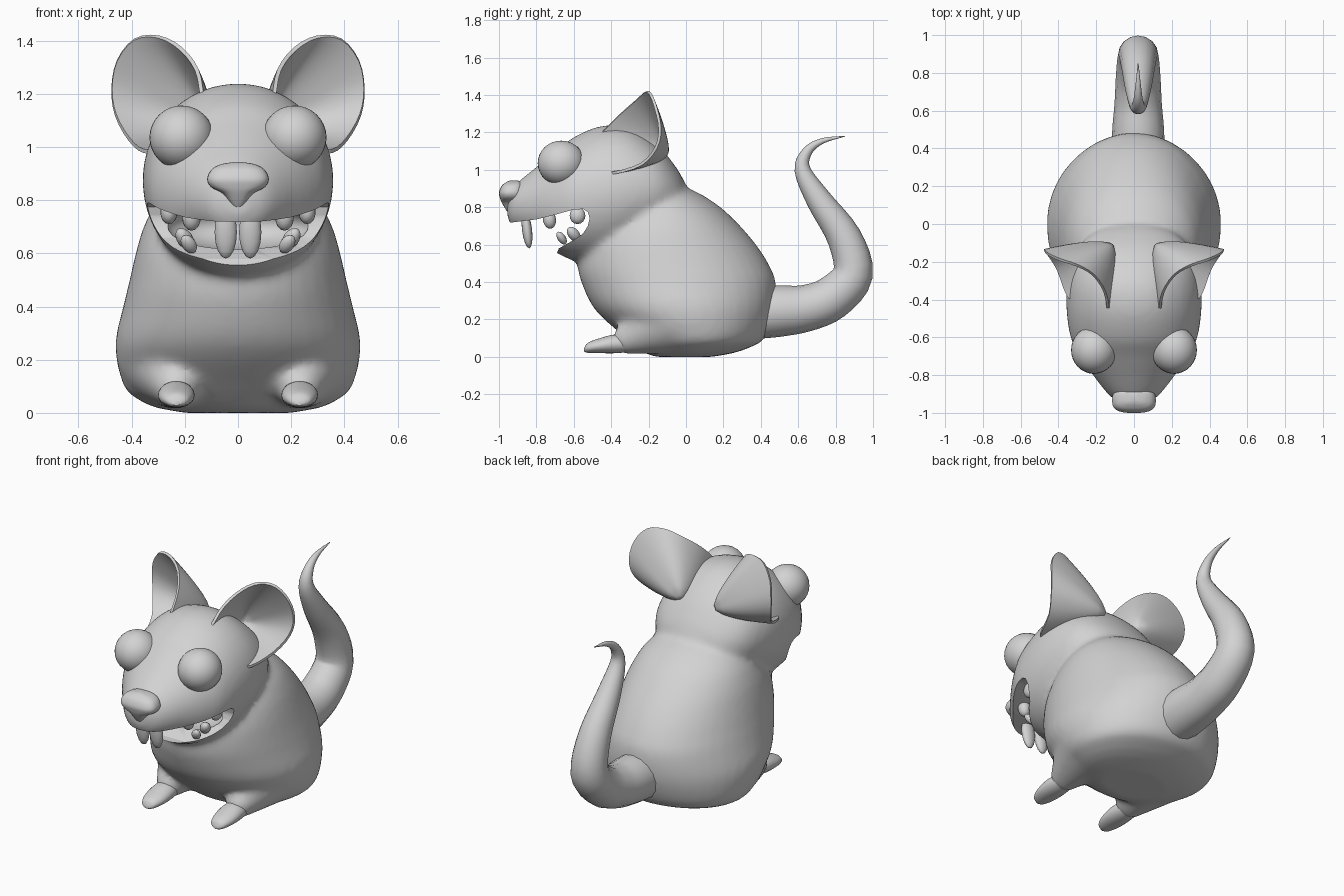
import bpy, bmesh, math
from mathutils import Vector, Matrix

if "Cube" in bpy.data.objects:
    bpy.data.objects.remove(bpy.data.objects["Cube"])

grey = bpy.data.materials.new("plain grey")
grey.diffuse_color = (0.65, 0.65, 0.65, 1)
grey.use_nodes = True
grey.node_tree.nodes["Principled BSDF"].inputs["Base Color"].default_value = grey.diffuse_color


def finish(name, bm, angle=45):
    bmesh.ops.recalc_face_normals(bm, faces=bm.faces)
    me = bpy.data.meshes.new(name)
    bm.to_mesh(me)
    bm.free()
    ob = bpy.data.objects.new(name, me)
    bpy.context.collection.objects.link(ob)
    me.materials.append(grey)
    smooth(ob, angle)
    return ob


def select(ob):
    bpy.ops.object.select_all(action='DESELECT')
    ob.select_set(True)
    bpy.context.view_layer.objects.active = ob


def smooth(ob, angle=45):
    select(ob)
    bpy.ops.object.shade_smooth_by_angle(angle=math.radians(angle))


def apply_modifiers(ob, angle):
    select(ob)
    bpy.ops.object.convert(target='MESH')
    smooth(ob, angle)


def spline(pts, steps=4):
    """Catmull-Rom samples through tuples of any length."""
    p = [Vector(q) for q in pts]
    p = [2 * p[0] - p[1]] + p + [2 * p[-1] - p[-2]]
    out = []
    for i in range(1, len(p) - 2):
        a, b, c, d = p[i - 1:i + 3]
        for k in range(steps):
            t = k / steps
            out.append(0.5 * (2 * b + (c - a) * t + (2 * a - 5 * b + 4 * c - d) * t * t
                              + (3 * b - a - 3 * c + d) * t ** 3))
    return out + [p[-2]]


def skin(bm, rings, cap_first=True, cap_last=True):
    n = len(rings[0])
    vs = [[bm.verts.new(p) for p in r] for r in rings]
    for a, b in zip(vs, vs[1:]):
        for i in range(n):
            j = (i + 1) % n
            bm.faces.new((a[i], a[j], b[j], b[i]))
    if cap_first:
        bm.faces.new(vs[0])
    if cap_last:
        bm.faces.new(vs[-1])


def loft(bm, sections, axis, x=0, n=40, power=1.0):
    """Rounded sections: position, low, high, half width; power < 1 is boxier."""
    def bend(v):
        return math.copysign(abs(v) ** power, v)
    rings = []
    for t, lo, hi, hw in spline(sections):
        ring = []
        for i in range(n):
            a = 2 * math.pi * i / n
            u = x + hw * bend(math.cos(a))
            v = (lo + hi) / 2 + (hi - lo) / 2 * bend(math.sin(a))
            ring.append((u, v, t) if axis == 'z' else (u, t, v))
        rings.append(ring)
    skin(bm, rings)


def ball(bm, centre, radii, tilt=(0, 0), seg=24):
    m = (Matrix.Translation(centre) @ Matrix.Rotation(tilt[0], 4, 'X')
         @ Matrix.Rotation(tilt[1], 4, 'Y') @ Matrix.Diagonal((*radii, 1)))
    bmesh.ops.create_uvsphere(bm, u_segments=seg, v_segments=seg // 2, radius=1, matrix=m)


# Body: pear-shaped trunk, haunches tapering to the feet, skull and snout, blended
bm = bmesh.new()
loft(bm, [(0.0, -0.16, 0.14, 0.2), (0.02, -0.22, 0.25, 0.31), (0.05, -0.26, 0.34, 0.375),
          (0.1, -0.32, 0.42, 0.43), (0.25, -0.485, 0.475, 0.463), (0.4, -0.56, 0.48, 0.432),
          (0.5, -0.58, 0.44, 0.408), (0.6, -0.565, 0.375, 0.385), (0.7, -0.5, 0.29, 0.355),
          (0.8, -0.4, 0.185, 0.3), (0.88, -0.28, 0.06, 0.2), (0.92, -0.2, -0.06, 0.08)], 'z')
for s in (-1, 1):
    for k in range(13):
        t = k / 12
        r = 0.22 + (0.082 - 0.22) * t
        ball(bm, (s * (0.238 - 0.006 * t), -0.03 - 0.28 * t, r + 0.015), (r, r, r))
loft(bm, [(-0.955, 0.74, 0.85, 0.05), (-0.915, 0.68, 0.92, 0.125), (-0.8, 0.62, 1.015, 0.218),
          (-0.7, 0.56, 1.095, 0.288), (-0.6, 0.515, 1.175, 0.336), (-0.45, 0.5, 1.235, 0.358),
          (-0.3, 0.55, 1.225, 0.352), (-0.15, 0.65, 1.13, 0.31), (-0.05, 0.74, 1.01, 0.22),
          (0.0, 0.82, 0.92, 0.1)], 'y', n=48)
body = finish("body_and_head", bm)
rm = body.modifiers.new("blend", 'REMESH')
rm.mode = 'VOXEL'
rm.voxel_size = 0.018
sm = body.modifiers.new("soften", 'SMOOTH')
sm.factor = 0.5
sm.iterations = 12
apply_modifiers(body, 60)

# Open mouth cut out of the head
bm = bmesh.new()
profile = [(-1.1, 0.71), (-0.92, 0.72), (-0.8, 0.735), (-0.7, 0.76), (-0.6, 0.788),
           (-0.55, 0.79), (-0.525, 0.775), (-0.515, 0.74), (-0.525, 0.7), (-0.55, 0.66),
           (-0.6, 0.625), (-0.68, 0.58), (-0.75, 0.4), (-1.1, 0.4)]
skin(bm, [[(x, y, z) for y, z in profile] for x in (-0.6, 0.6)])
wedge = finish("mouth_cutter", bm)
bm = bmesh.new()
ball(bm, (0, -0.56, 0.705), (0.27, 0.18, 0.095), seg=32)
cavity = finish("mouth_cavity_cutter", bm)
for cutter in (wedge, cavity):
    cutter.hide_render = True
    mod = body.modifiers.new("mouth", 'BOOLEAN')
    mod.operation = 'DIFFERENCE'
    mod.solver = 'EXACT'
    mod.object = cutter
apply_modifiers(body, 40)
for cutter in (wedge, cavity):
    bpy.data.objects.remove(cutter)

# Nose: wide on top, narrowing to a point below
bm = bmesh.new()
loft(bm, [(0.768, -0.95, -0.9, 0.012), (0.79, -0.965, -0.88, 0.032), (0.825, -0.985, -0.87, 0.058),
          (0.85, -0.995, -0.87, 0.102), (0.88, -1.0, -0.868, 0.116), (0.915, -0.985, -0.87, 0.1),
          (0.935, -0.96, -0.88, 0.065), (0.943, -0.94, -0.9, 0.02)], 'z', n=32, power=0.7)
finish("nose", bm)

# Tail: tapered tube along an S-shaped path (y, z, radius)
path = spline([(0.36, 0.235, 0.14), (0.5, 0.245, 0.137), (0.64, 0.26, 0.125), (0.78, 0.315, 0.118),
               (0.893, 0.445, 0.107), (0.845, 0.64, 0.092), (0.71, 0.84, 0.068), (0.623, 1.0, 0.043),
               (0.65, 1.1, 0.027), (0.73, 1.155, 0.015), (0.85, 1.18, 0.002)])
rings = []
for i, (y, z, r) in enumerate(path):
    a, b = path[max(i - 1, 0)], path[min(i + 1, len(path) - 1)]
    d = Vector((0, b[0] - a[0], b[1] - a[1])).normalized()
    side = Vector((1, 0, 0))
    up = side.cross(d)
    rings.append([Vector((0.022, y, z)) + r * (math.cos(k * math.pi / 8) * side
                  + math.sin(k * math.pi / 8) * up) for k in range(16)])
bm = bmesh.new()
skin(bm, rings)
finish("tail", bm)

# Ear rim on the +x side; the ear narrows like a cone to an apex inside the head
rim = [(0.135, -0.46, 1.19), (0.155, -0.36, 1.29), (0.215, -0.27, 1.37), (0.3, -0.22, 1.415),
       (0.39, -0.19, 1.405), (0.455, -0.16, 1.325), (0.475, -0.14, 1.22), (0.46, -0.16, 1.12),
       (0.41, -0.24, 1.03), (0.355, -0.38, 0.985), (0.29, -0.42, 1.0), (0.2, -0.46, 1.1)]
loop = spline(rim + rim[:1], 3)[:-1]
centre = sum(loop, Vector()) / len(loop)
depth = Vector((0.12, -0.11, 1.09)) - centre

for s, tag in ((-1, "left"), (1, "right")):
    bm = bmesh.new()
    rings = []
    for k in range(10):
        t = k / 9 * 0.98
        ring = [centre + (p - centre) * (1 - t) ** 0.72 + depth * t for p in loop]
        rings.append([(s * p.x, p.y, p.z) for p in ring])
    skin(bm, rings, cap_first=False)
    ear = finish(tag + "_ear", bm)
    mod = ear.modifiers.new("thickness", 'SOLIDIFY')
    mod.thickness = 0.015
    mod.offset = 0
    apply_modifiers(ear, 50)

    # Bulging eye
    bm = bmesh.new()
    ball(bm, (s * 0.212, -0.667, 1.036), (0.121, 0.126, 0.12), seg=32)
    finish(tag + "_eye", bm)

    # Foot
    bm = bmesh.new()
    loft(bm, [(-0.545, 0.028, 0.045, 0.015), (-0.525, 0.022, 0.075, 0.045),
              (-0.46, 0.02, 0.1, 0.066), (-0.37, 0.02, 0.12, 0.067), (-0.28, 0.03, 0.1, 0.05)],
         'y', x=s * 0.232, n=24)
    finish(tag + "_foot", bm)

    # Teeth: long incisor, two upper and two lower side teeth
    bm = bmesh.new()
    ball(bm, (s * 0.046, -0.85, 0.68), (0.042, 0.027, 0.1), (0.12, 0), 16)
    ball(bm, (s * 0.175, -0.73, 0.735), (0.035, 0.035, 0.05), (0.15, 0), 16)
    ball(bm, (s * 0.26, -0.58, 0.755), (0.032, 0.042, 0.045), (0, 0), 16)
    ball(bm, (s * 0.185, -0.665, 0.635), (0.027, 0.022, 0.042), (0.6, s * 0.5), 16)
    ball(bm, (s * 0.2, -0.6, 0.655), (0.03, 0.03, 0.05), (0.7, s * 0.5), 16)
    finish(tag + "_teeth", bm)
